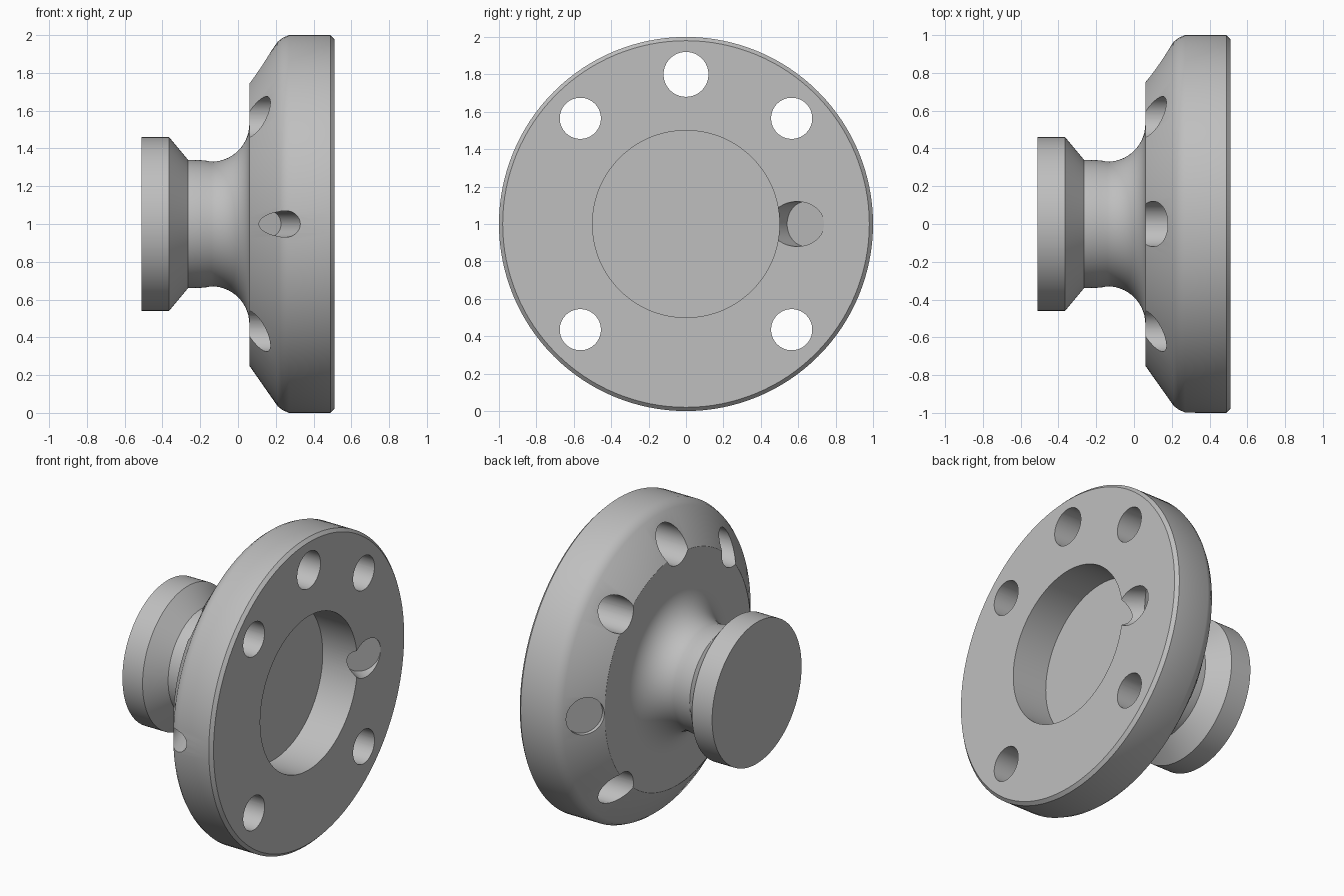
import bpy, bmesh, math
from mathutils import Vector, Matrix

old = bpy.data.objects.get("Cube")
if old:
    bpy.data.objects.remove(old, do_unlink=True)

steel = bpy.data.materials.new("plain_grey")
steel.use_nodes = True
grey = (0.52, 0.52, 0.52, 1)
steel.diffuse_color = grey
steel.node_tree.nodes["Principled BSDF"].inputs["Base Color"].default_value = grey


def add_object(name, bm):
    bmesh.ops.recalc_face_normals(bm, faces=bm.faces)
    mesh = bpy.data.meshes.new(name)
    bm.to_mesh(mesh)
    bm.free()
    mesh.materials.append(steel)
    ob = bpy.data.objects.new(name, mesh)
    bpy.context.collection.objects.link(ob)
    return ob


def lathe(name, profile, steps=128):
    """Revolve (x, radius) points about the x axis, centred at z = 1."""
    bm = bmesh.new()
    verts = [bm.verts.new((x, 0, 1 + r)) for x, r in profile]
    edges = [bm.edges.new(pair) for pair in zip(verts, verts[1:])]
    bmesh.ops.spin(bm, geom=verts + edges, cent=(0, 0, 1), axis=(1, 0, 0),
                   angle=math.tau, steps=steps, use_merge=False)
    bmesh.ops.remove_doubles(bm, verts=bm.verts, dist=0.0001)
    return add_object(name, bm)


def drill(body, start, end, radius):
    """Cut a round flat-bottomed hole between two points."""
    start, end = Vector(start), Vector(end)
    axis = end - start
    bm = bmesh.new()
    place = Matrix.Translation((start + end) / 2) @ axis.to_track_quat('Z', 'Y').to_matrix().to_4x4()
    bmesh.ops.create_cone(bm, cap_ends=True, segments=64, radius1=radius,
                          radius2=radius, depth=axis.length, matrix=place)
    cutter = add_object("hole_cutter", bm)
    cutter.hide_render = True
    mod = body.modifiers.new("hole", 'BOOLEAN')
    mod.operation = 'DIFFERENCE'
    mod.solver = 'EXACT'
    mod.object = cutter
    bpy.context.view_layer.objects.active = body
    bpy.ops.object.modifier_apply(modifier=mod.name)
    bpy.data.objects.remove(cutter, do_unlink=True)


# Knob, neck, concave fillet, tapered flange and central recess
knob = [(-0.51, 0), (-0.51, 0.46), (-0.365, 0.46), (-0.265, 0.34), (-0.18, 0.337)]
fillet = [(-0.14 + 0.2 * math.sin(a), 0.53 - 0.2 * math.cos(a))
          for a in (math.radians(90 * i / 14) for i in range(15))]
flange = [(0.06, 0.75), (0.21, 0.965), (0.235, 0.985), (0.27, 1), (0.49, 1),
          (0.51, 0.98), (0.51, 0.5), (0.26, 0.5), (0.26, 0)]
body = lathe("flanged_knob", knob + fillet + flange)

# Bolt holes through the flange
drill(body, (-0.2, 0, 1.8), (0.7, 0, 1.8), 0.12)
for sy in (-1, 1):
    for sz in (-1, 1):
        y, z = 0.565 * sy, 1 + 0.565 * sz
        drill(body, (-0.2, y, z), (0.7, y, z), 0.11)

# Slanted pockets square to the taper, one from each side of a thin web
mouth = Vector((0.13, 0.85, 1))
inward = Vector((0.83, -0.56, 0)).normalized()
drill(body, mouth - inward * 0.2, mouth + inward * 0.03, 0.12)
drill(body, mouth + inward * 0.375, mouth + inward * 0.7, 0.12)

# Small blind hole in the front rim
rim = Vector((0.22, -0.91, 1))
lean = Vector((0.36, -0.93, 0))
drill(body, rim + lean * 0.3, rim - lean * 0.16, 0.07)

# Smooth shading with crisp edges
bpy.ops.object.select_all(action='DESELECT')
body.select_set(True)
bpy.context.view_layer.objects.active = body
bpy.ops.object.shade_smooth_by_angle(angle=math.radians(28))
